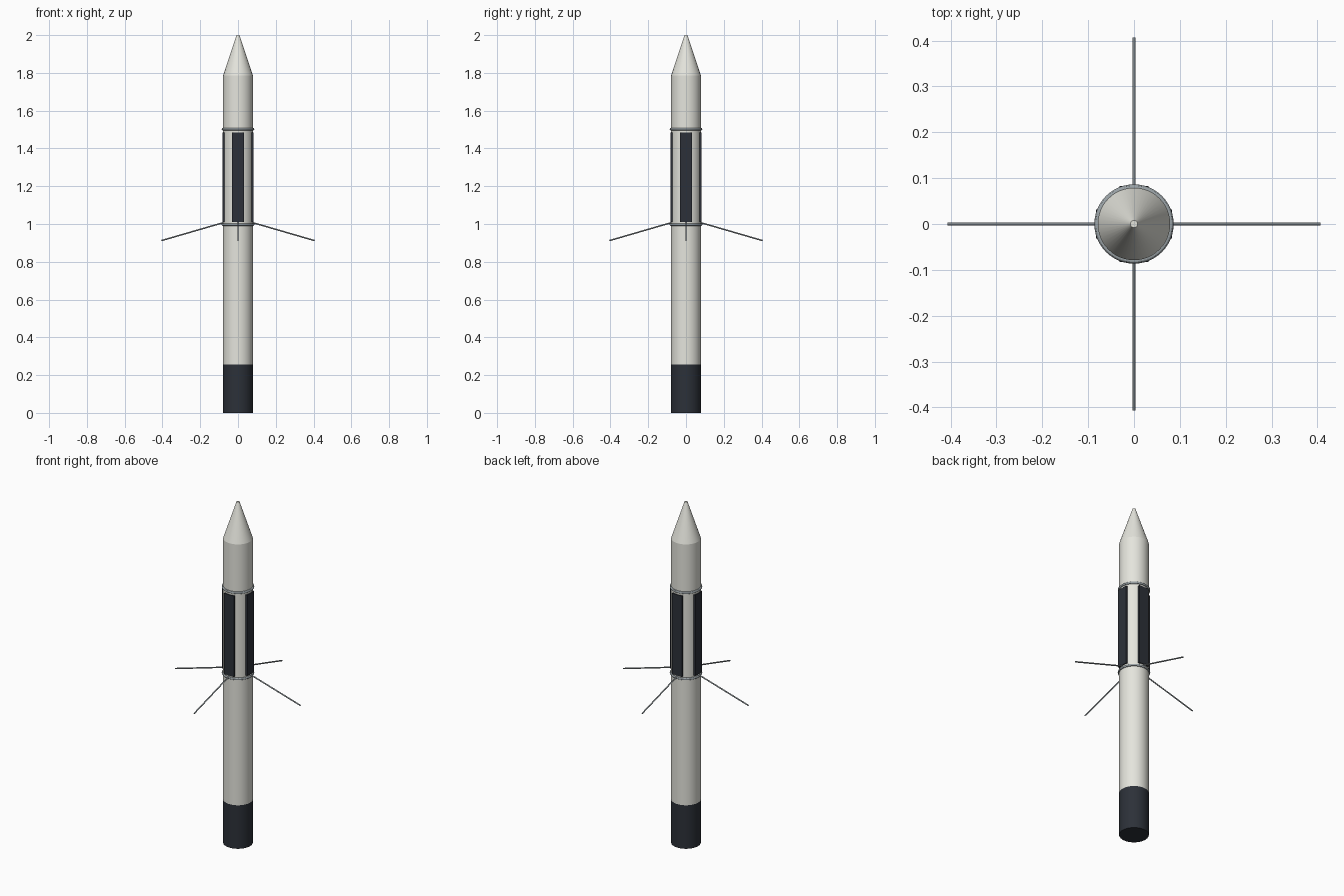
import bpy, math
from mathutils import Vector

if "Cube" in bpy.data.objects:
    bpy.data.objects.remove(bpy.data.objects["Cube"])


def material(name, rgb):
    m = bpy.data.materials.new(name)
    m.diffuse_color = (*rgb, 1)
    m.use_nodes = True
    m.node_tree.nodes["Principled BSDF"].inputs["Base Color"].default_value = m.diffuse_color
    return m


WHITE = material("white_paint", (0.78, 0.78, 0.72))
DARK = material("dark_paint", (0.025, 0.03, 0.04))
METAL = material("metal", (0.33, 0.37, 0.39))
R = 0.079       # body radius


def finish(name, mat, smooth=True):
    ob = bpy.context.object
    ob.name = name
    ob.data.materials.append(mat)
    if smooth:
        bpy.ops.object.shade_smooth_by_angle(angle=math.radians(30))
    return ob


def frustum(name, r1, r2, z1, z2, mat):
    bpy.ops.mesh.primitive_cone_add(vertices=48, radius1=r1, radius2=r2,
                                    depth=z2 - z1, location=(0, 0, (z1 + z2) / 2))
    return finish(name, mat)


def rod(name, a, b, radius, mat):
    d = b - a
    bpy.ops.mesh.primitive_cylinder_add(vertices=12, radius=radius, depth=d.length,
                                        location=(a + b) / 2,
                                        rotation=d.to_track_quat('Z', 'Y').to_euler())
    return finish(name, mat)


# Hull: dark motor section, white body, blunt nose cone
frustum("motor_section", R, R, 0, 0.255, DARK)
frustum("body", R, R, 0.255, 1.785, WHITE)
frustum("nose_cone", R, 0.008, 1.785, 2.0, WHITE)

# Raised rings above and below the panels
for name, z in (("lower_ring", 0.997), ("upper_ring", 1.502)):
    bpy.ops.mesh.primitive_torus_add(major_radius=0.080, minor_radius=0.0065,
                                     major_segments=48, minor_segments=12,
                                     location=(0, 0, z))
    finish(name, METAL)

# Four dark panels and four drooping whip antennas
for i in range(4):
    ang = i * math.pi / 2
    d = Vector((math.cos(ang), math.sin(ang), 0))
    bpy.ops.mesh.primitive_cube_add(size=1, location=d * 0.077 + Vector((0, 0, 1.248)),
                                    rotation=(0, 0, ang))
    bpy.context.object.scale = (0.012, 0.064, 0.474)
    finish(f"panel_{i + 1}", DARK, smooth=False)
    rod(f"antenna_{i + 1}", d * 0.072 + Vector((0, 0, 1.009)),
        d * 0.406 + Vector((0, 0, 0.912)), 0.0038, METAL)
